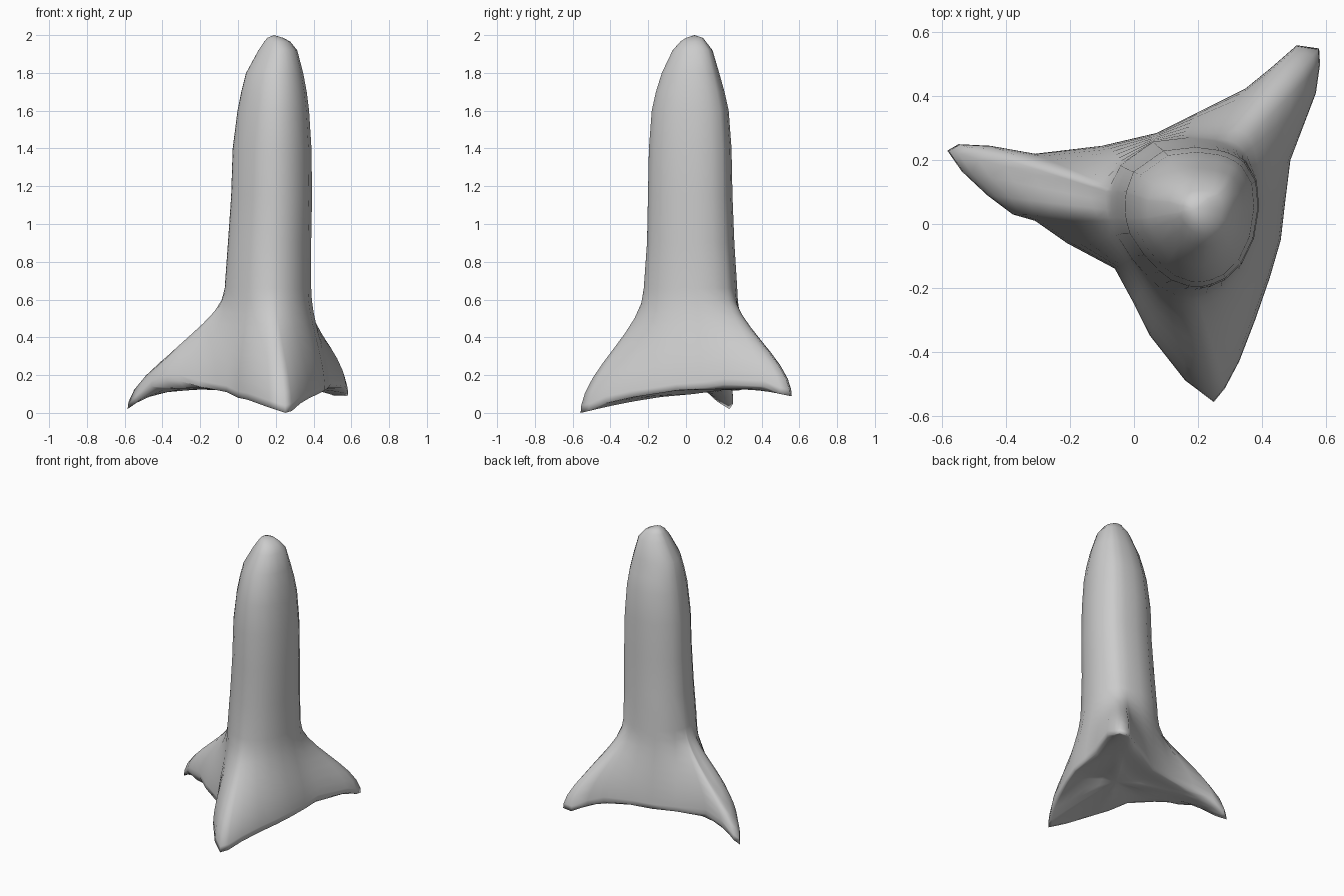
import bpy, bmesh, math

if "Cube" in bpy.data.objects:
    bpy.data.objects.remove(bpy.data.objects["Cube"])

# Foot outline seen from above (x, y, lower edge height), three roots
OUTLINE = [
    (.58, .55, .09), (.51, .56, .09), (.43, .49, .13), (.35, .425, .15), (.2, .35, .14),
    (.07, .285, .12), (-.1, .245, .13), (-.31, .22, .16), (-.45, .245, .13), (-.55, .25, .05),
    (-.585, .23, .02), (-.54, .165, .06), (-.46, .09, .14), (-.38, .03, .17), (-.31, .01, .17),
    (-.21, -.06, .14), (-.06, -.14, .11), (0, -.25, .08), (.05, -.35, .07), (.16, -.49, .03),
    (.25, -.558, 0), (.285, -.515, .01), (.33, -.43, .05), (.38, -.3, .08), (.425, -.17, .1),
    (.46, -.05, .12), (.475, .08, .13), (.49, .2, .15), (.57, .41, .14), (.583, .5, .1)]

# Trunk sections: z, x min, x max, y min, y max
TRUNK = [
    (1.985, .155, .24, 0, .09), (1.965, .14, .275, -.03, .105), (1.92, .11, .31, -.07, .14),
    (1.8, .045, .34, -.127, .175), (1.7, .02, .358, -.158, .203), (1.6, 0, .37, -.18, .225),
    (1.4, -.025, .382, -.195, .24), (1.15, -.033, .385, -.2, .245),
    (.9, -.05, .38, -.205, .255), (.66, -.067, .38, -.222, .27)]


def lobe(a, degrees, power=8):
    """Smooth bump around one direction."""
    return max(0, math.cos(a - math.radians(degrees))) ** power


def trunk_point(sec, ox, oy):
    """Point of a slightly three-cornered section in the direction of an outline point."""
    z, x0, x1, y0, y1 = sec
    a = math.atan2(oy - .04, ox - .18)
    k = 1 + .14 * lobe(a, 38) + .1 * lobe(a, 140) - .1 * lobe(a, 225) + .03 * lobe(a, 300)
    return ((x0 + x1) / 2 + (x1 - x0) / 2 * math.cos(a) * k,
            (y0 + y1) / 2 + (y1 - y0) / 2 * math.sin(a) * k, z)


# Trunk rings
rings = [[trunk_point(s, x, y) for x, y, _ in OUTLINE] for s in TRUNK]

# Flare rings, easing from the trunk into the root outline
for u in (.12, .24, .36, .48, .6, .72, .84, .94, 1):
    f = u * u * (3 - 2 * u)
    ring = []
    for x, y, zo in OUTLINE:
        tx, ty, tz = trunk_point(TRUNK[-1], x, y)
        ring.append((tx + (x - tx) * f, ty + (y - ty) * f, tz + (zo - tz) * u))
    rings.append(ring)

# Arched underside rings; the front root slopes evenly, the others curl down at the tip
for s in (.95, .87, .75, .55, .3):
    ring = []
    for x, y, zo in OUTLINE:
        front = y < -.2
        power, arch = (1.5, 0) if front else (7, .1)
        z = .1 + arch * s * (1 - s) + (min(zo, .14) - .1) * s ** power
        ring.append((.18 + (x - .18) * s, .04 + (y - .04) * s, z))
    rings.append(ring)

# Skin the rings and close both ends
bm = bmesh.new()
loops = [[bm.verts.new(p) for p in ring] for ring in rings]
n = len(OUTLINE)
for a, b in zip(loops, loops[1:]):
    for i in range(n):
        j = (i + 1) % n
        bm.faces.new((a[i], b[i], b[j], a[j]))
for loop, tip in ((loops[0], (.19, .045, 2)), (loops[-1], (.18, .04, .1))):
    c = bm.verts.new(tip)
    for i in range(n):
        bm.faces.new((loop[i], loop[(i + 1) % n], c))
bmesh.ops.recalc_face_normals(bm, faces=bm.faces)
for f in bm.faces:
    f.smooth = True

mesh = bpy.data.meshes.new("rooted_trunk")
bm.to_mesh(mesh)
bm.free()
obj = bpy.data.objects.new("rooted_trunk", mesh)
bpy.context.collection.objects.link(obj)
